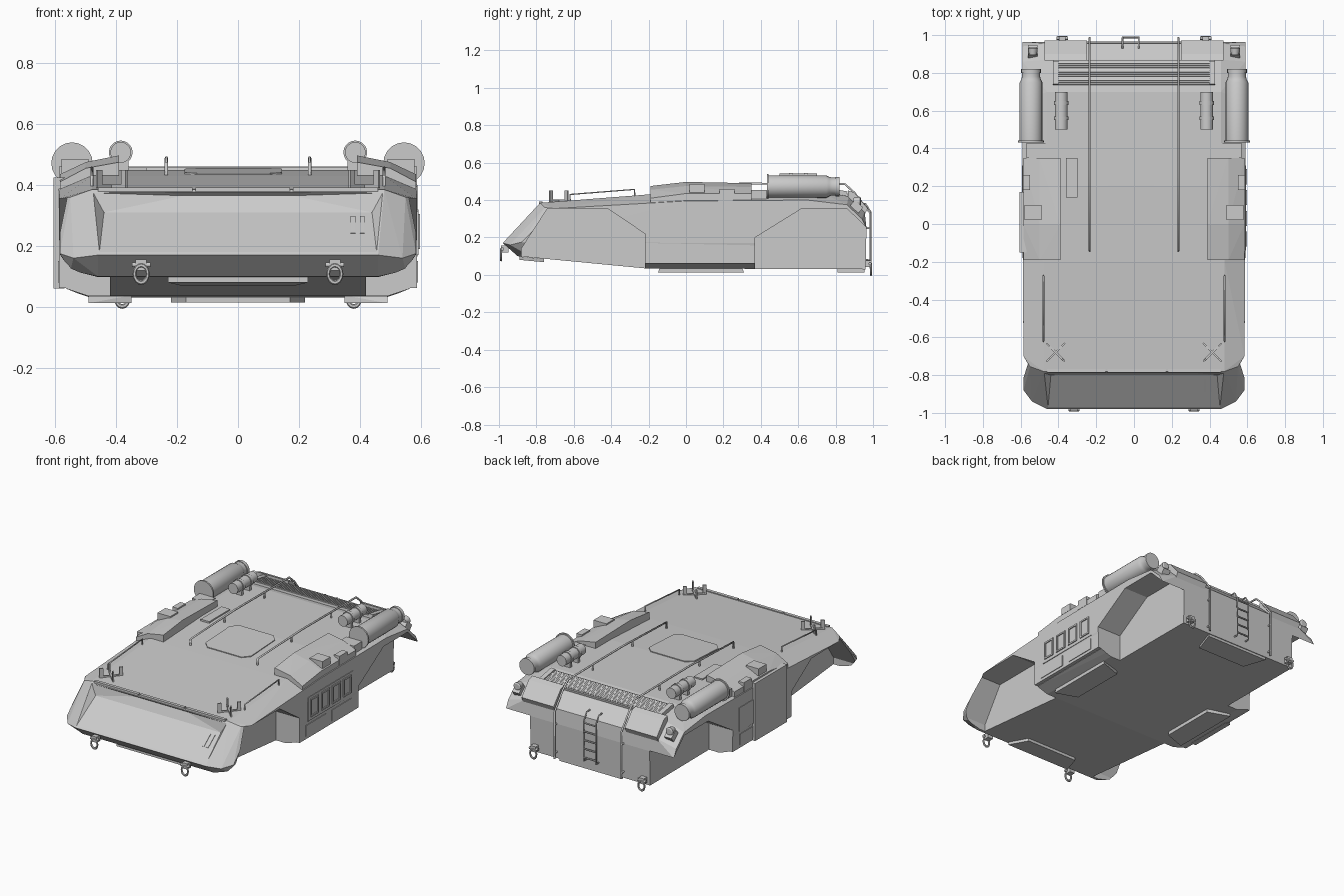
import bpy, bmesh, math
from mathutils import Vector

if "Cube" in bpy.data.objects:
    bpy.data.objects.remove(bpy.data.objects["Cube"])


def hull(name, pts, mirror=False):
    """Convex solid around a few points."""
    pts = list(pts)
    if mirror:
        pts += [(-x, y, z) for x, y, z in pts]
    bm = bmesh.new()
    for p in pts:
        bm.verts.new(p)
    res = bmesh.ops.convex_hull(bm, input=bm.verts[:])
    junk = [v for v in res["geom_interior"] if isinstance(v, bmesh.types.BMVert)]
    bmesh.ops.delete(bm, geom=junk, context='VERTS')
    bmesh.ops.dissolve_limit(bm, angle_limit=0.01, verts=bm.verts[:], edges=bm.edges[:])
    bmesh.ops.recalc_face_normals(bm, faces=bm.faces[:])
    me = bpy.data.meshes.new(name)
    bm.to_mesh(me)
    bm.free()
    ob = bpy.data.objects.new(name, me)
    bpy.context.collection.objects.link(ob)
    return ob


def prism(name, prof, x0, x1):
    """Profile in (y, z) swept along x."""
    return hull(name, [(x, y, z) for x in (x0, x1) for y, z in prof])


def box(name, lo, hi, rot=(0, 0, 0)):
    lo, hi = Vector(lo), Vector(hi)
    bpy.ops.mesh.primitive_cube_add(size=1, location=(lo + hi) / 2, rotation=rot)
    ob = bpy.context.object
    ob.name, ob.scale = name, hi - lo
    return ob


def tube(name, pts, r=0.006):
    cu = bpy.data.curves.new(name, 'CURVE')
    cu.dimensions = '3D'
    cu.bevel_depth, cu.bevel_resolution, cu.use_fill_caps = r, 1, True
    sp = cu.splines.new('POLY')
    sp.points.add(len(pts) - 1)
    for p, co in zip(sp.points, pts):
        p.co = (*co, 1)
    ob = bpy.data.objects.new(name, cu)
    bpy.context.collection.objects.link(ob)
    bpy.ops.object.select_all(action='DESELECT')
    bpy.context.view_layer.objects.active = ob
    ob.select_set(True)
    bpy.ops.object.convert(target='MESH')


def lathe(name, x, z, prof, n=20):
    """Closed body of revolution about y; prof is (y, radius)."""
    bm = bmesh.new()
    rings = [[bm.verts.new((x + r * math.cos(2 * math.pi * i / n), y,
                            z + r * math.sin(2 * math.pi * i / n))) for i in range(n)]
             for y, r in prof]
    for a, b in zip(rings, rings[1:]):
        for i in range(n):
            bm.faces.new((a[i], a[(i + 1) % n], b[(i + 1) % n], b[i]))
    bm.faces.new(rings[0])
    bm.faces.new(rings[-1])
    bmesh.ops.recalc_face_normals(bm, faces=bm.faces[:])
    me = bpy.data.meshes.new(name)
    bm.to_mesh(me)
    bm.free()
    ob = bpy.data.objects.new(name, me)
    bpy.context.collection.objects.link(ob)
    bpy.context.view_layer.objects.active = ob
    bpy.ops.object.select_all(action='DESELECT')
    ob.select_set(True)
    bpy.ops.object.shade_smooth_by_angle(angle=math.radians(30))


def cut(target, cutter):
    m = target.modifiers.new("cut", 'BOOLEAN')
    m.operation, m.object, m.solver = 'DIFFERENCE', cutter, 'EXACT'
    bpy.context.view_layer.objects.active = target
    bpy.ops.object.modifier_apply(modifier=m.name)
    bpy.data.objects.remove(cutter)


# main hull
body = hull("hull", [
    (.46, -.98, .17), (.54, -.94, .16), (.585, -.88, .175), (.46, -.90, .10), (.55, -.87, .12),
    (.48, -.78, .385), (.55, -.755, .36), (.48, -.2, .43), (.46, .2, .45), (.46, .7, .45),
    (.46, .87, .42), (.46, .955, .34), (.585, -.70, .355), (.59, 0, .395), (.59, .65, .40),
    (.59, .86, .375), (.59, .94, .30), (.59, .965, .25), (.585, -.2, .17), (.59, .5, .17),
    (.565, -.22, .06), (.565, .96, .06), (.49, -.22, .035), (.49, .96, .03)], True)

# wheel arches
for s in (-1, 1):
    cut(body, prism("arch_cut", [(-.88, -.1), (-.88, .14), (-.74, .355), (-.42, .355),
                                 (-.22, .22), (-.22, -.1)], s * .42, s * .8))
    cut(body, prism("arch_cut", [(.37, -.1), (.37, .2), (.62, .355), (.86, .355),
                                 (1.1, .12), (1.1, -.1)], s * .42, s * .8))

# recessed windscreen
rim = [(.475, -.79, .374), (.455, -.971, .18)]
out = [(x, y - .05, z + .0465) for x, y, z in rim]
cut(body, hull("screen_cut", rim + out + [(.44, -.80, .31), (.18, -.775, .365)], True))
for i in range(2):
    box("screen_slit", (.37 + i * .03, -.90, .265), (.385 + i * .03, -.81, .271),
        (math.radians(38), 0, 0))
for x0, x1 in ((-.46, -.15), (-.14, .17), (.18, .46)):
    box("brow_strip", (x0, -.787, .379), (x1, -.767, .392))

# roof hatch
c = .04
x0, x1, y0, y1 = -.175, .145, -.115, .205
hull("roof_hatch", [(x, y, z + y * .05) for z in (.42, .445) for x, y in (
    (x0 + c, y0), (x1 - c, y0), (x1, y0 + c), (x1, y1 - c),
    (x1 - c, y1), (x0 + c, y1), (x0, y1 - c), (x0, y0 + c))])
box("roof_plate", (-.36, .14, .44), (-.30, .35, .458))

for s in (-1, 1):
    # raised roof lockers with small lids
    hull("roof_locker", [(s * x, y, z) for x, y, z in (
        (.39, -.19, .40), (.585, -.19, .38), (.39, -.19, .475), (.50, -.19, .455), (.585, -.19, .41),
        (.39, 0, .497), (.50, 0, .475), (.585, 0, .435), (.39, .35, .49), (.50, .35, .47),
        (.585, .35, .435), (.39, .35, .40), (.585, .35, .38))])
    box("locker_lid", (s * .49, .02, .44), (s * .58, .10, .485))
    box("locker_lid", (s * .55, .18, .40), (s * .588, .26, .46))
    box("locker_step", (s * .46, .35, .40), (s * .57, .43, .455))

    # big tanks with end plate and neck
    lathe("tank", s * .545, .472, [(.432, .068), (.442, .068), (.442, .06), (.75, .06),
                                   (.765, .052), (.78, .048), (.80, .048), (.80, .052),
                                   (.82, .052)])
    # small roof canisters
    lathe("canister", s * .385, .507, [(.50, .034), (.55, .034), (.55, .039), (.57, .039),
                                       (.57, .034), (.63, .034), (.63, .039), (.65, .039),
                                       (.65, .034), (.70, .034)])
    for y in (.56, .64):
        box("canister_foot", (s * .36, y - .01, .44), (s * .41, y + .01, .48))

    # long roof rails that run down the back
    x = s * .235
    tube("roof_rail", [(x, -.14, .43), (x, -.14, .472), (x, .3, .488), (x, .85, .485),
                       (x, .90, .44), (x, .985, .33), (x, .985, .035)])
    for y in (.2, .6):
        tube("rail_post", [(x, y, .44), (x, y, .485)])
    for z in (.07, .25):
        tube("rail_post", [(x, .95, z), (x, .985, z)])
    # short grab rails
    x = s * .48
    tube("grab_rail", [(x, -.62, .39), (x, -.62, .43), (x, -.275, .457), (x, -.275, .42)], .005)

    # crossed pronged brackets on the front roof
    for k in range(4):
        a = math.radians(45 + 90 * k)
        px, py = s * .415 + .058 * math.cos(a), -.68 + .058 * math.sin(a)
        box("bracket_prong", (px - .011, py - .004, .39), (px + .011, py + .004, .45), (0, 0, a))
    for a in (45, 135):
        box("bracket_cross", (s * .415 - .06, -.685, .392), (s * .415 + .06, -.675, .402),
            (0, 0, math.radians(a)))

    # rear roof boxes and lamps
    prism("rear_box", [(.865, .40), (.865, .452), (.90, .44), (.972, .355), (.955, .32)],
          s * .25, s * .475)
    box("lamp_base", (s * .51, .88, .34), (s * .56, .94, .385), (math.radians(-40), 0, 0))
    lathe("lamp", s * .535, .392, [(.895, .02), (.93, .026), (.935, .018)], 12)

    # side pod panels, windows and lower hatches
    prism("side_panel", [(-.14, .17), (-.14, .32), (.31, .32), (.31, .17)], s * .56, s * .592)
    prism("side_sill", [(-.22, .062), (-.22, .17), (.37, .17), (.37, .062)], s * .55, s * .587)
    for y in (-.12, -.01, .10, .21):
        for a, b, e, f in ((0, .08, .19, .2), (0, .08, .295, .305), (0, .01, .19, .305),
                           (.07, .08, .19, .305)):
            if s > 0:
                box("window_frame", (.585, y + a, e), (.598, y + b, f))
    for y in (-.16, .10):
        box("sill_hatch", (s * .57, y, .08), (s * .591, y + .2, .15))

    # step plates under the pods
    hull("pod_skid", [(s * x, y, z) for x, y, z in (
        (.35, -.10, .012), (.49, -.15, .012), (.49, .31, .012), (.35, .26, .012),
        (.35, -.10, .038), (.49, -.14, .038), (.49, .30, .038), (.35, .26, .038))])

    # tow shackles, front and rear
    for x, y, z, d in ((s * .318, -.97, .138, -1), (s * .38, .972, .06, 1)):
        box("shackle_mount", (x - .018, y - .02, z - .018), (x + .018, y + .02, z + .018))
        tube("shackle_pin", [(x - .03, y + d * .012, z), (x + .03, y + d * .012, z)], .009)
        bpy.ops.mesh.primitive_torus_add(location=(x, y + d * .018, z - .03),
                                         rotation=(math.pi / 2, 0, 0), major_radius=.022,
                                         minor_radius=.006, major_segments=16, minor_segments=6)
        ob = bpy.context.object
        ob.name, ob.scale = "shackle_ring", (1, 1.3, 1)

# left side armour plate
box("left_plate", (-.605, -.15, .06), (-.57, .17, .425))

# underside plates, rear and front
hull("rear_skid", [(x * w, y, z) for z in (.014, .035) for x in (-1, 1)
                   for y, w in ((.81, .17), (.955, .22))])
hull("front_skid", [(x * w, y, .099 - (y + .9) * .093 - d) for d in (0, .018) for x in (-1, 1)
                    for y, w in ((-.89, .23), (-.76, .18))])

# engine grille
tilt = -math.atan2(.03, .17)
box("grille_base", (-.43, .735, .425), (.43, .865, .447), (tilt, 0, 0))
for i in range(10):
    y = .75 + i * .0113
    box("grille_slat", (-.40, y - .004, .452 - (y - .735) * .17),
        (.40, y + .004, .462 - (y - .735) * .17), (math.radians(-25), 0, 0))
for s in (-1, 1):
    box("grille_end", (s * .40, .738, .435), (s * .43, .862, .457), (tilt, 0, 0))

# rear ladder
for x in (-.06, .025):
    tube("ladder_rail", [(x, .93, .38), (x, .96, .38), (x, .988, .335), (x, .988, .08),
                         (x, .955, .08)], .005)
for i in range(5):
    z = .10 + i * .055
    tube("ladder_rung", [(-.06, .988, z), (.025, .988, z)], .005)
